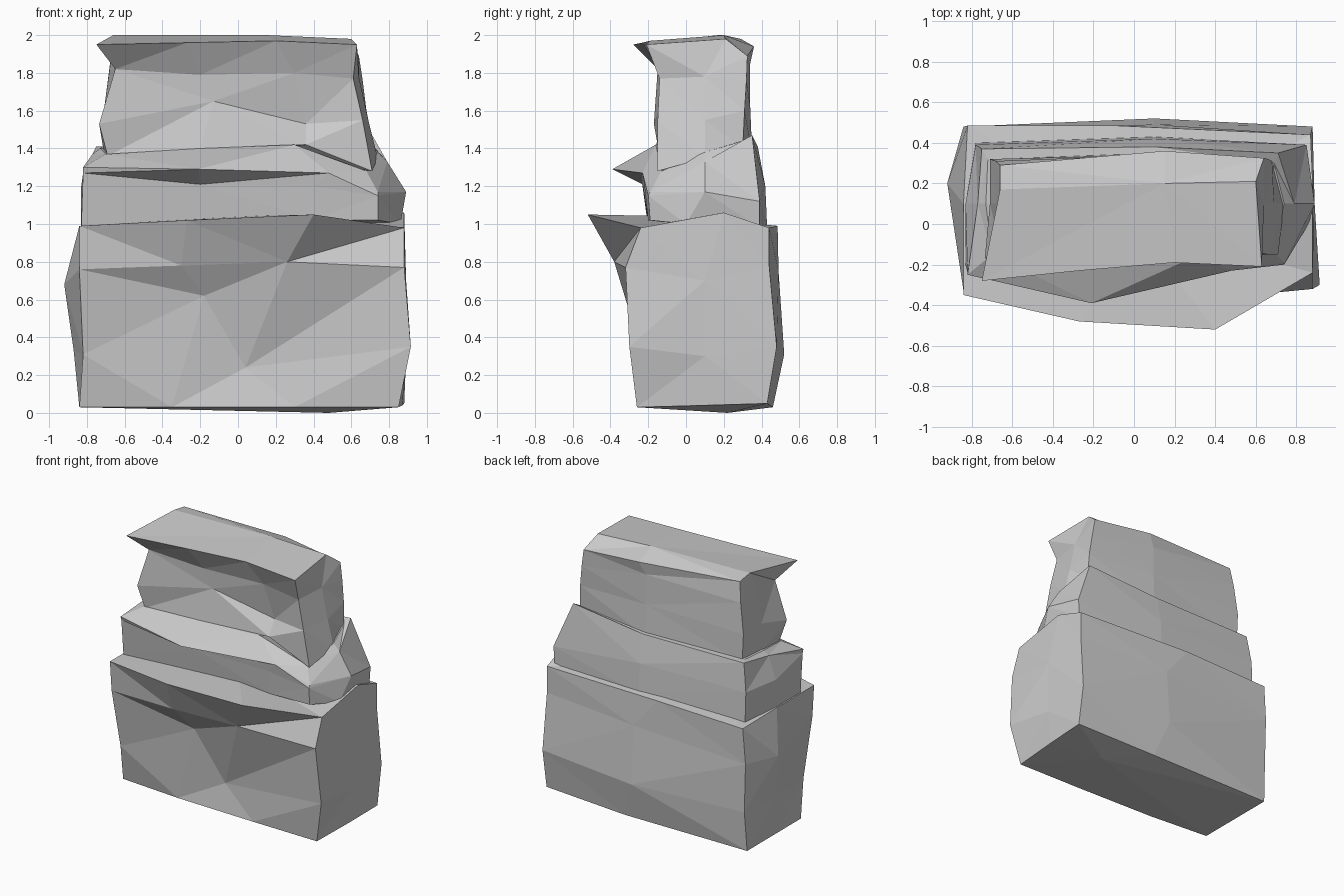
import bpy, bmesh

stone = bpy.data.materials.new("grey stone")
stone.diffuse_color = (0.6, 0.6, 0.6, 1)


def slab(name, rings, bottom, top, flips=()):
    """Loft nine-point rings into a closed, flat-faceted rock slab.
    Each quad splits along its shorter diagonal, unless (band, index) is in flips."""
    bm = bmesh.new()
    loops = [[bm.verts.new(p) for p in ring] for ring in rings]
    n = len(loops[0])
    for band, (low, high) in enumerate(zip(loops, loops[1:])):
        for i in range(n):
            j = (i + 1) % n
            a, b, c, d = low[i], low[j], high[j], high[i]
            ac_short = (a.co - c.co).length < (b.co - d.co).length
            if ac_short != ((band, i) in flips):
                bm.faces.new((a, b, c))
                bm.faces.new((a, c, d))
            else:
                bm.faces.new((a, b, d))
                bm.faces.new((b, c, d))
    # fan caps around one raised or sunken point
    for loop, tip in ((loops[0], bottom), (loops[-1], top)):
        v = bm.verts.new(tip)
        for i in range(n):
            bm.faces.new((loop[i], loop[(i + 1) % n], v))
    bmesh.ops.recalc_face_normals(bm, faces=bm.faces[:])
    me = bpy.data.meshes.new(name)
    bm.to_mesh(me)
    bm.free()
    me.materials.append(stone)
    ob = bpy.data.objects.new(name, me)
    bpy.context.collection.objects.link(ob)


# Ring order: four front points left to right, right side, three back, left side

# Wide base block with an overhanging front lip
slab("base_rock", [
    [(-.84, -.19, .03), (-.35, -.23, .03), (.3, -.25, .03), (.85, -.26, .03), (.87, .1, .04),
     (.88, .43, .05), (.2, .46, .03), (-.84, .46, .03), (-.84, .1, .03)],
    [(-.82, -.25, .31), (-.18, -.27, .62), (.04, -.21, .24), (.915, -.3, .35), (.89, .1, .3),
     (.88, .48, .35), (.1, .52, .31), (-.83, .48, .33), (-.87, .15, .33)],
    [(-.84, -.33, .76), (-.3, -.37, .78), (.26, -.38, .8), (.88, -.32, .77), (.89, .1, .7),
     (.87, .44, .78), (.1, .49, .75), (-.84, .48, .7), (-.92, .2, .68)],
    [(-.84, -.35, .99), (-.27, -.48, 1.02), (.4, -.52, 1.05), (.88, -.24, .98), (.88, .2, 1.06),
     (.87, .44, .98), (-.1, .485, .99), (-.82, .485, .97), (-.84, .1, .99)],
], (.48, .22, 0), (0, 0, 1.04), {(1, 2), (2, 2)})

# Middle ledge with a pointed front and sloping top
slab("middle_ledge", [
    [(-.83, -.2, .98), (-.2, -.2, 1.0), (.4, -.2, 1.02), (.74, -.19, 1.02), (.86, 0, 1.0),
     (.84, .39, .98), (.1, .43, .97), (-.78, .4, .96), (-.83, .1, .97)],
    [(-.82, -.24, 1.27), (-.2, -.23, 1.21), (.4, -.22, 1.2), (.74, -.2, 1.15), (.89, .1, 1.17),
     (.85, .39, 1.12), (.1, .42, 1.2), (-.78, .39, 1.2), (-.83, .1, 1.2)],
    [(-.82, -.25, 1.3), (-.21, -.39, 1.29), (.48, -.23, 1.27), (.74, -.19, 1.17), (.79, .1, 1.33),
     (.71, .35, 1.47), (.1, .38, 1.41), (-.75, .37, 1.41), (-.77, .1, 1.37)],
    [(-.7, -.15, 1.37), (-.2, -.16, 1.4), (.3, -.16, 1.42), (.68, -.13, 1.28), (.74, .1, 1.38),
     (.69, .3, 1.44), (.1, .34, 1.41), (-.72, .32, 1.41), (-.73, .1, 1.4)],
], (0, .1, .98), (0, .1, 1.41), {(1, 0), (1, 1)})

# Upper block with a thin cornice at its crown
slab("upper_rock", [
    [(-.69, -.14, 1.36), (-.2, -.16, 1.4), (.36, -.14, 1.42), (.71, -.15, 1.28), (.74, .1, 1.35),
     (.69, .3, 1.4), (.1, .35, 1.38), (-.7, .32, 1.38), (-.71, .1, 1.38)],
    [(-.735, -.17, 1.53), (-.13, -.12, 1.65), (.36, -.07, 1.53), (.66, -.15, 1.55), (.69, .1, 1.55),
     (.68, .31, 1.6), (.1, .34, 1.62), (-.71, .32, 1.6), (-.71, .1, 1.6)],
    [(-.65, -.15, 1.82), (-.2, -.13, 1.79), (.3, -.12, 1.8), (.61, -.14, 1.77), (.64, .1, 1.78),
     (.66, .32, 1.76), (.1, .34, 1.85), (-.68, .31, 1.83), (-.68, .1, 1.82)],
    [(-.75, -.28, 1.95), (-.27, -.23, 1.96), (.2, -.19, 1.97), (.63, -.21, 1.95), (.6, .21, 1.98),
     (.64, .325, 1.89), (.15, .36, 1.94), (-.66, .29, 1.98), (-.66, .17, 2.0)],
], (0, .1, 1.38), (.15, .2, 2.0), {(0, 0)})
